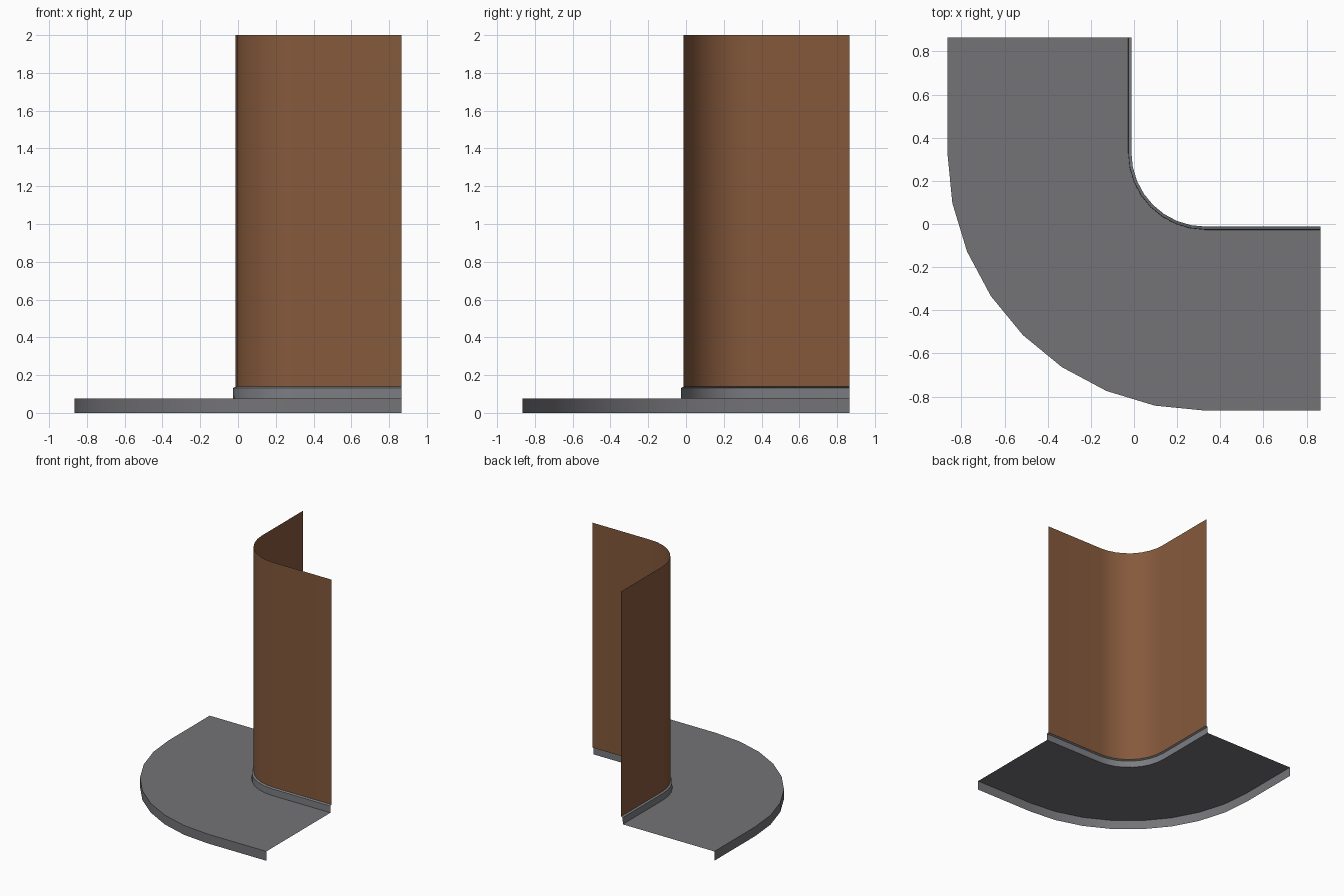
import bpy, bmesh, math

if "Cube" in bpy.data.objects:
    bpy.data.objects.remove(bpy.data.objects["Cube"])

C = 0.33      # centre of the corner curves (x and y)
END = 0.865   # where the straight ends stop
SEG = 8       # segments in the quarter turn


def material(name, rgb):
    m = bpy.data.materials.new(name)
    m.diffuse_color = (*rgb, 1.0)
    m.use_nodes = True
    m.node_tree.nodes["Principled BSDF"].inputs["Base Color"].default_value = m.diffuse_color
    return m


def path(off):
    """L-shaped path with a rounded corner, lying 'off' outside the axes."""
    r = C + off
    arc = [(C - r * math.cos(t), C - r * math.sin(t))
           for t in (math.pi / 2 * i / SEG for i in range(SEG + 1))]
    return [(-off, END)] + arc + [(END, -off)]


def corner_sheet(name, profile, mat):
    """Sweep an open profile of (offset, height) points round the corner."""
    bm = bmesh.new()
    rows = [[bm.verts.new((x, y, z)) for x, y in path(off)] for off, z in profile]
    for low, high in zip(rows, rows[1:]):
        for i in range(len(low) - 1):
            bm.faces.new((low[i], low[i + 1], high[i + 1], high[i]))
    me = bpy.data.meshes.new(name)
    bm.to_mesh(me)
    bm.free()
    me.materials.append(mat)
    ob = bpy.data.objects.new(name, me)
    bpy.context.collection.objects.link(ob)
    bpy.ops.object.select_all(action='DESELECT')
    ob.select_set(True)
    bpy.context.view_layer.objects.active = ob
    bpy.ops.object.shade_smooth_by_angle(angle=math.radians(30))
    return ob


paving = material("paving grey", (0.175, 0.172, 0.185))
stone = material("base stone grey", (0.2, 0.204, 0.22))
brick = material("brick brown", (0.235, 0.1, 0.045))

# Pavement: kerb face and walking surface, open underneath
corner_sheet("pavement", [(END, 0), (END, 0.077), (0.027, 0.077)], paving)
# Base course: upright strip with a small sloping ledge
corner_sheet("base_course", [(0.027, 0.077), (0.026, 0.132), (0.012, 0.139)], stone)
# Wall: thin rounded-corner sheet
corner_sheet("wall", [(0.012, 0.139), (0.012, 2.0)], brick)
